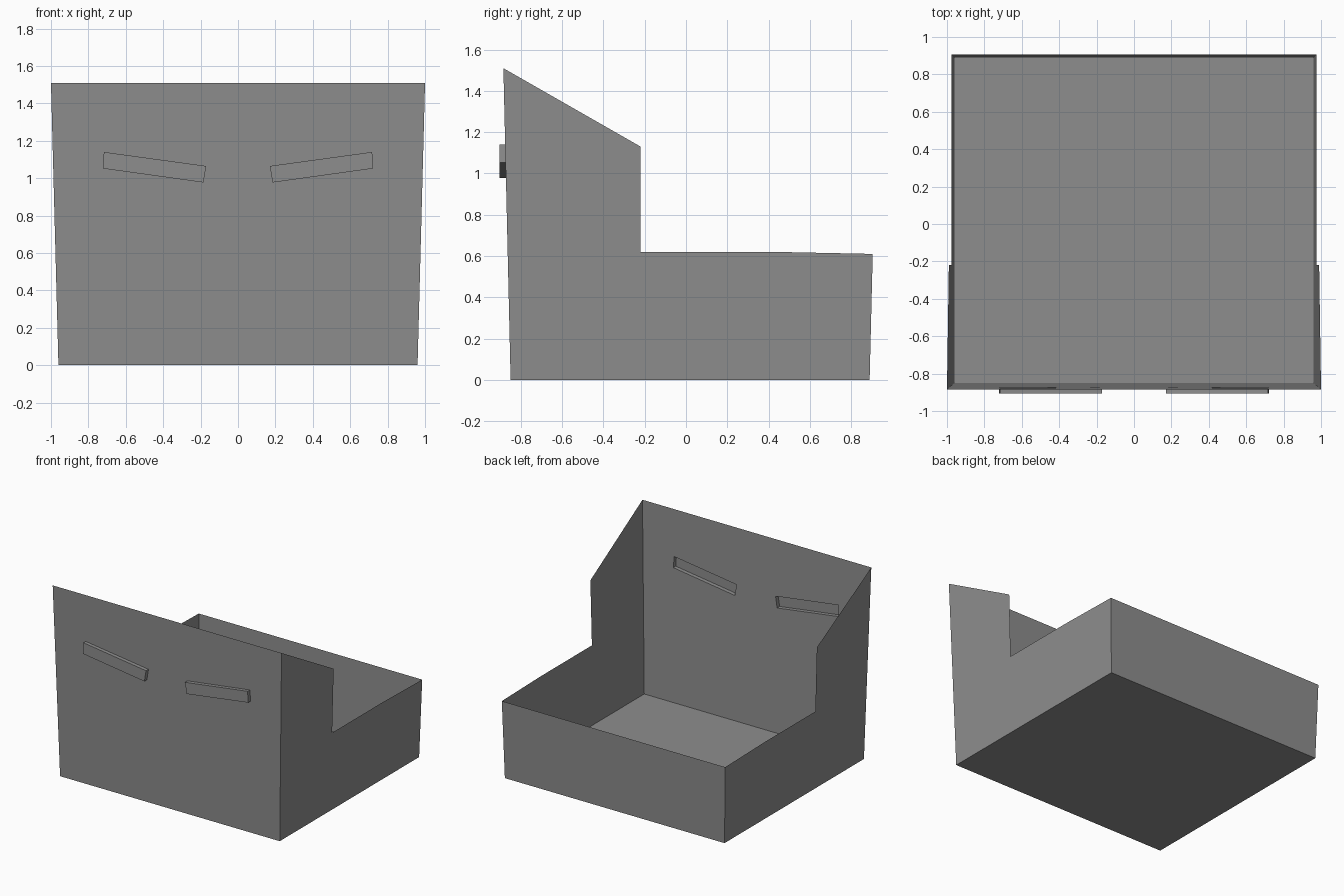
import bpy, bmesh
from mathutils import Vector

if "Cube" in bpy.data.objects:
    bpy.data.objects.remove(bpy.data.objects["Cube"])

grey = bpy.data.materials.new("mid grey")
grey.diffuse_color = (0.27, 0.27, 0.27, 1)
grey.use_nodes = True
grey.node_tree.nodes["Principled BSDF"].inputs["Base Color"].default_value = grey.diffuse_color


# Walls lean outwards with height
def wall_x(z):
    return 0.96 + 0.0265 * z


def front_y(z):
    return -0.85 - 0.0232 * z


def make_object(name, bm):
    mesh = bpy.data.meshes.new(name)
    bm.to_mesh(mesh)
    bm.free()
    mesh.materials.append(grey)
    obj = bpy.data.objects.new(name, mesh)
    bpy.context.collection.objects.link(obj)
    return obj


def sheet(name, loops, outward):
    """Thin flat sheet from an outline and optional hole outlines."""
    bm = bmesh.new()
    for loop in loops:
        vs = [bm.verts.new(p) for p in loop]
        for a, b in zip(vs, vs[1:] + vs[:1]):
            bm.edges.new((a, b))
    bmesh.ops.triangle_fill(bm, use_beauty=True, edges=bm.edges[:])
    for f in bm.faces:
        f.normal_update()
        if f.normal.dot(Vector(outward)) < 0:
            f.normal_flip()
    return make_object(name, bm)


BACK, TOP, RIM = 0.89, 1.51, 0.61
BACK_RIM = 0.905
# Slanted grip outline in the front wall, mirrored by sign
GRIP = [(0.17, 1.065), (0.185, 0.977), (0.723, 1.052), (0.717, 1.14)]


def grip_loop(s):
    return [(s * x, front_y(z), z) for x, z in GRIP]


# Floor
sheet("floor", [[(-0.96, front_y(0), 0), (0.96, front_y(0), 0),
                 (0.96, BACK, 0), (-0.96, BACK, 0)]], (0, 0, -1))

# Front wall with two grip openings
outline = [(s * wall_x(z), front_y(z), z)
           for s, z in ((-1, 0), (1, 0), (1, TOP), (-1, TOP))]
sheet("front_wall", [outline, grip_loop(1), grip_loop(-1)], (0, -1, 0))

# Low back wall
sheet("back_wall", [[(-0.96, BACK, 0), (0.96, BACK, 0),
                     (wall_x(RIM), BACK_RIM, RIM),
                     (-wall_x(RIM), BACK_RIM, RIM)]], (0, 1, 0))

# Stepped side walls
PROFILE = [(front_y(0), 0), (BACK, 0), (BACK_RIM, RIM), (0.42, 0.62),
           (-0.22, 0.62), (-0.22, 1.13), (front_y(TOP), TOP)]
for s, side in ((1, "right"), (-1, "left")):
    sheet(side + "_wall", [[(s * wall_x(z), y, z) for y, z in PROFILE]],
          (s, 0, 0))

    # Hollow grip, closed at the front and open to the inside
    bm = bmesh.new()
    inner = [bm.verts.new(p) for p in grip_loop(s)]
    outer = [bm.verts.new((v.co.x, -0.905, v.co.z)) for v in inner]
    order = outer if s > 0 else outer[::-1]
    bm.faces.new(order)
    for i in range(4):
        j = (i + 1) % 4
        quad = [inner[i], inner[j], outer[j], outer[i]]
        bm.faces.new(quad if s > 0 else quad[::-1])
    make_object(side + "_grip", bm)
